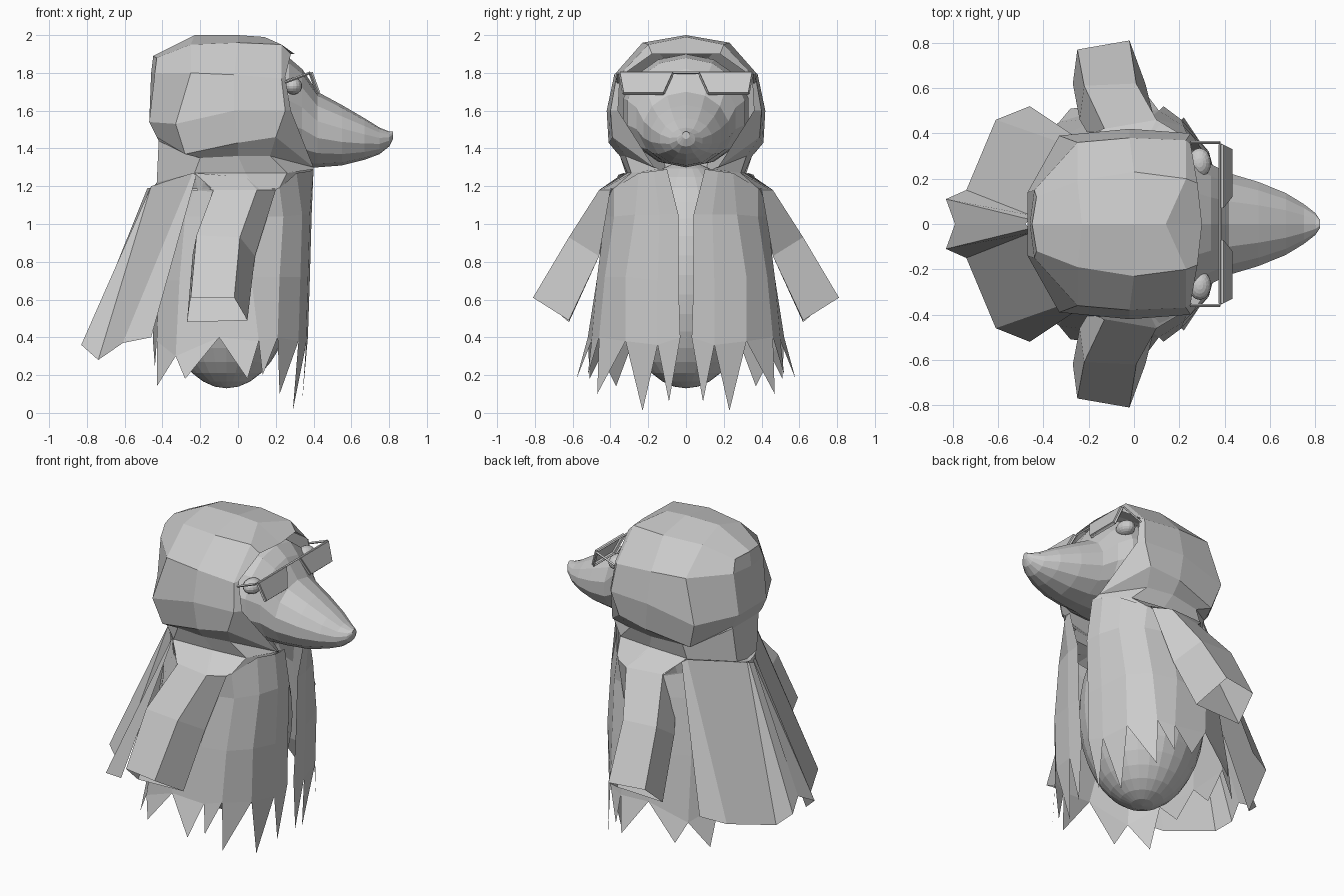
import bpy
import bmesh
from math import cos, sin, pi
from mathutils import Vector

default_cube = bpy.data.objects.get("Cube")
if default_cube:
    bpy.data.objects.remove(default_cube, do_unlink=True)

# One plain grey for everything
grey = bpy.data.materials.new("plain_grey")
grey.use_nodes = True
colour = (0.6, 0.6, 0.6, 1)
grey.diffuse_color = colour
grey.node_tree.nodes["Principled BSDF"].inputs["Base Color"].default_value = colour


def finish(name, bm, mirror=False):
    """Turn a bmesh into a flat shaded object, optionally mirrored across y."""
    mesh = bpy.data.meshes.new(name)
    bm.to_mesh(mesh)
    bm.free()
    mesh.materials.append(grey)
    obj = bpy.data.objects.new(name, mesh)
    bpy.context.collection.objects.link(obj)
    if mirror:
        modifier = obj.modifiers.new("Mirror", "MIRROR")
        modifier.use_axis = (False, True, False)
        modifier.use_clip = True
    return obj


def hundredths(points):
    return [Vector(point) / 100 for point in points]


def add_face(bm, corners):
    if len(set(corners)) == len(corners):
        return bm.faces.new(corners)


def loft(name, rings, closed=False, capped=False, mirror=False, tips=None):
    """Skin a row of rings; tips hang one pointed triangle under each last-ring edge."""
    bm = bmesh.new()
    rows = [[bm.verts.new(point) for point in ring] for ring in rings]
    count = len(rows[0])
    for upper, lower in zip(rows, rows[1:]):
        for i in range(count if closed else count - 1):
            j = (i + 1) % count
            add_face(bm, (upper[i], upper[j], lower[j], lower[i]))
    if capped:
        bm.faces.new(rows[0])
        bm.faces.new(rows[-1])
    if tips:
        for i, point in enumerate(tips):
            add_face(bm, (rows[-1][i], rows[-1][i + 1], bm.verts.new(point)))
    bmesh.ops.remove_doubles(bm, verts=bm.verts, dist=0.0001)
    bmesh.ops.recalc_face_normals(bm, faces=bm.faces)
    return finish(name, bm, mirror)


def ball(name, centre, radii, segments, rings, mirror=False):
    bm = bmesh.new()
    bmesh.ops.create_uvsphere(bm, u_segments=segments, v_segments=rings, radius=1)
    bmesh.ops.scale(bm, vec=radii, verts=bm.verts)
    bmesh.ops.translate(bm, vec=centre, verts=bm.verts)
    return finish(name, bm, mirror)


def bar(name, start, end, thickness, mirror=True):
    """A thin square rod between two points."""
    start, end = hundredths((start, end))
    direction = (end - start).normalized()
    side = direction.orthogonal().normalized() * thickness
    up = direction.cross(side)
    corners = (side + up, up - side, -side - up, side - up)
    rings = [[centre + corner for corner in corners] for centre in (start, end)]
    return loft(name, rings, closed=True, capped=True, mirror=mirror)


# Egg-shaped body
ball("body", (-0.06, 0, 0.73), (0.365, 0.365, 0.6), 24, 18)

# Head running into the long snout: x, centre height, half width, half height
head_stations = [
    (-20, 160, 10, 10), (-12, 160, 24, 22), (2, 160, 32, 29), (15, 160, 34, 30),
    (27, 159, 32, 29), (34, 156, 27, 26), (42, 150, 23, 20),
    (55, 147, 19, 16), (67, 145, 14, 11), (75, 144, 9, 7), (80, 145, 5, 4), (82, 147, 2, 2),
]
SIDES = 14
head_rings = []
for x, height, wide, tall in head_stations:
    angles = [2 * pi * i / SIDES for i in range(SIDES)]
    head_rings.append(hundredths(
        (x, wide * sin(a), height + tall * cos(a)) for a in angles))
loft("head_and_snout", head_rings, closed=True, capped=True)

# Eyes
ball("eyes", (0.29, 0.27, 1.73), (0.05, 0.065, 0.045), 16, 10, mirror=True)

# Faceted hood, columns from the face opening to the nape, hem turned inward
hood_columns = [
    [(30, 0, 190), (28, 18, 190), (25, 35, 178), (28, 36, 160), (40, 17, 130), (40, 16, 130)],
    [(14, 0, 199), (23, 20, 195), (23, 37, 177), (25, 40, 160), (20, 39, 146), (17, 32, 136)],
    [(0, 0, 200), (0, 23, 196), (-2, 38, 179), (-2, 42, 160), (0, 41, 143), (0, 35, 136)],
    [(-23, 0, 200), (-25, 19, 195), (-25, 36, 180), (-33, 39, 153), (-28, 36, 137), (-20, 32, 135)],
    [(-45, 0, 189), (-43, 12, 188), (-44, 15, 180), (-47, 14, 154), (-43, 15, 146), (-42, 13, 144)],
    [(-45, 0, 189), (-45, 0, 188), (-46, 0, 180), (-47, 0, 154), (-43, 0, 146), (-42, 0, 144)],
]
loft("hood", [hundredths(column) for column in hood_columns], mirror=True)

# Neck narrowing under the hood, then shoulders sloping out to the sleeves
neck_top = [column[-1] for column in hood_columns]
neck_low = [(40, 14, 129), (26, 29, 127), (4, 31, 127), (-23, 32, 127), (-43, 10, 122), (-43, 0, 120)]
shoulders = [(40, 10, 129), (22, 38, 119), (10, 45, 118), (-14, 42, 118), (-44, 6, 120), (-45, 0, 119)]
loft("neck_and_shoulders", [hundredths(ring) for ring in (neck_top, neck_low, shoulders)],
     mirror=True)

# Robe with a front slit and a ragged hem, front to back
robe_top = [(40, 10, 129), (38, 17, 128), (31, 25, 127), (22, 38, 119), (10, 44, 118),
            (-13, 42, 117), (-23, 32, 118), (-36, 15, 118), (-44, 0, 118)]
robe_chest = [(39, 4, 105), (38, 14, 105), (34, 27, 105), (24, 38, 104), (8, 43, 104),
              (-14, 42, 104), (-28, 35, 104), (-39, 19, 104), (-45, 0, 104)]
robe_waist = [(38, 4, 70), (37, 15, 70), (33, 32, 72), (22, 43, 72), (7, 47, 72),
              (-15, 47, 70), (-31, 39, 70), (-42, 24, 70), (-45, 0, 70)]
robe_hem = [(37, 3, 40), (36, 15, 36), (32, 32, 38), (21, 46, 40), (11, 50, 38),
            (-10, 52, 40), (-33, 45, 30), (-43, 28, 38), (-45, 0, 38)]
robe_tips = [(34, 9, 6), (29, 23, 1), (22, 47, 10), (13, 52, 20), (5, 58, 18),
             (-28, 51, 18), (-43, 37, 14), (-44, 14, 24)]
loft("robe", [hundredths(ring) for ring in (robe_top, robe_chest, robe_waist, robe_hem)],
     mirror=True, tips=hundredths(robe_tips))

# Cape flaring out behind, folded in along the middle
cape_top = [(-22, 36, 126), (-24, 33, 127), (-46, 4, 120), (-46, 2, 119), (-48, 0, 119)]
cape_low = [(-46, 52, 40), (-61, 46, 37), (-74, 15, 28), (-83, 11, 36), (-79, 0, 42)]
loft("cape", [hundredths(cape_top), hundredths(cape_low)], mirror=True)

# Open sleeves: back outer, front outer, front inner and back inner corners
sleeve_rings = [
    [(-23, 33, 127), (4, 34, 125), (22, 37, 120), (-20, 34, 110)],
    [(-13, 42, 118), (10, 46, 118), (20, 40, 118), (-18, 36, 98)],
    [(-22, 61, 94), (1, 62, 93), (9, 46, 83), (-24, 46, 84)],
    [(-25, 77, 61), (-2, 81, 61), (5, 62, 49), (-27, 62, 48)],
]
loft("sleeves", [hundredths(ring) for ring in sleeve_rings], closed=True, mirror=True)

# Glasses: bulging lenses, rims, bridge and temples
lens_corners = [(38, 7, 180), (38, 35, 180), (42, 33, 169), (42, 12, 169)]
lens = bmesh.new()
pane = lens.faces.new([lens.verts.new(point) for point in hundredths(lens_corners)])
bmesh.ops.inset_individual(lens, faces=[pane], thickness=0.03, use_even_offset=True)
for vert in pane.verts:
    vert.co += Vector((0.015, 0, 0.006))
finish("lenses", lens, mirror=True)
for i, start in enumerate(lens_corners):
    bar("rim", start, lens_corners[(i + 1) % len(lens_corners)], 0.005)
bar("bridge", (38, -8, 180), (38, 8, 180), 0.005, mirror=False)
bar("temples", (38, 36, 180), (25, 36, 175), 0.005)
